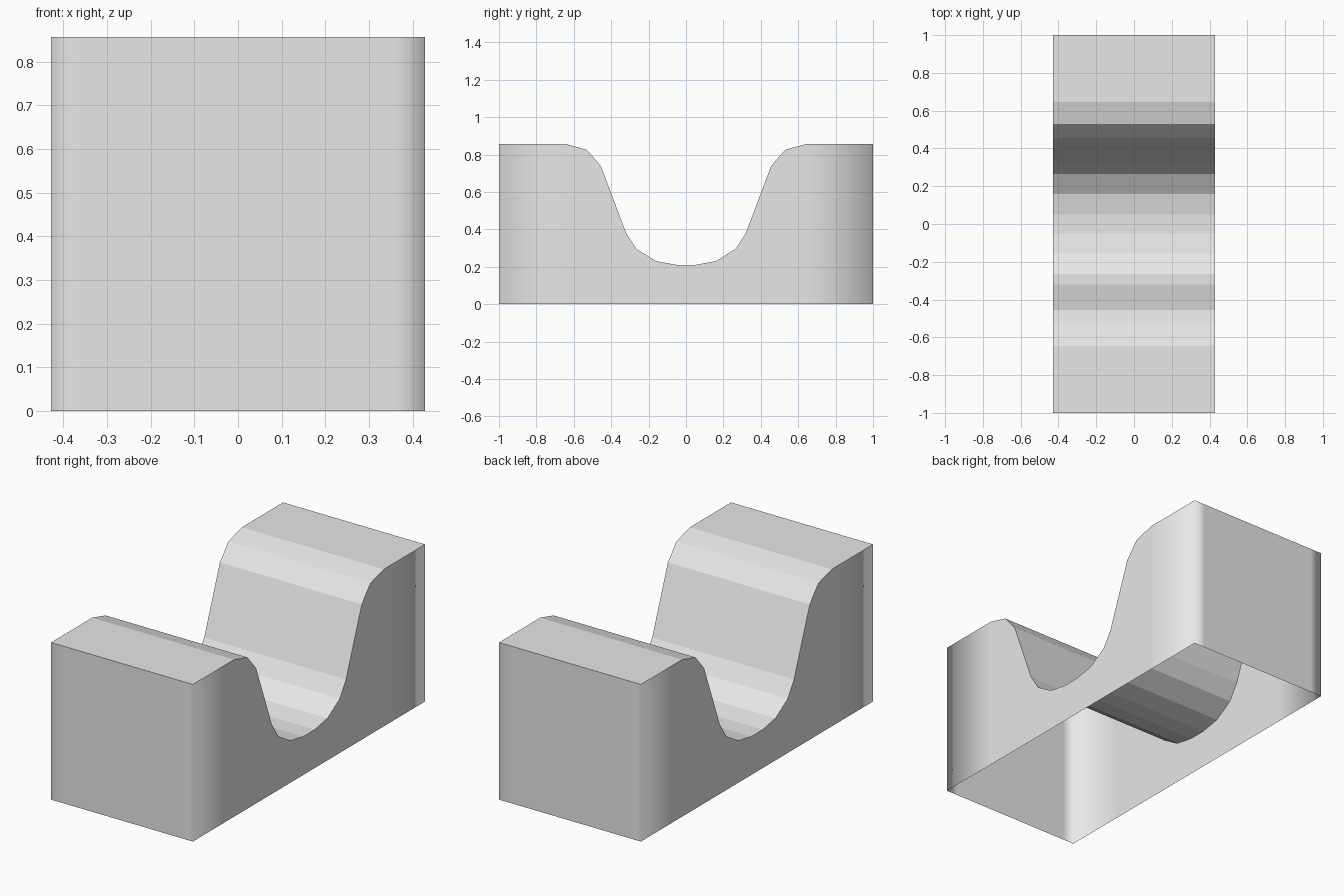
import bpy
import bmesh

cube = bpy.data.objects.get("Cube")
if cube:
    bpy.data.objects.remove(cube)

# Single matte grey
grey = bpy.data.materials.new("plain_grey")
grey.use_nodes = True
colour = (0.8, 0.8, 0.8, 1)
grey.diffuse_color = colour
grey.node_tree.nodes["Principled BSDF"].inputs["Base Color"].default_value = colour

# Half of the saddle profile (y, z), mirrored about the centre
half = [(0.05, 0.21), (0.16, 0.23), (0.265, 0.295), (0.32, 0.38),
        (0.455, 0.738), (0.53, 0.825), (0.645, 0.857), (1.0, 0.857)]
profile = [(-y, z) for y, z in reversed(half)] + half
columns = [-0.428, -0.36, 0.36, 0.428]

bm = bmesh.new()


def strip(upper, lower, smooth):
    """Bridge two rows of vertices with quads."""
    for i in range(len(upper) - 1):
        face = bm.faces.new((lower[i], lower[i + 1], upper[i + 1], upper[i]))
        face.smooth = smooth


# Faceted top surface
top = [[bm.verts.new((x, y, z)) for x in columns] for y, z in profile]
for near, far in zip(top, top[1:]):
    strip(far, near, False)

# Continuous outer wall, open underneath, with softly shaded upright corners
rim = (top[0] + [row[-1] for row in top[1:-1]]
       + top[-1][::-1] + [row[0] for row in top[-2:0:-1]])
base = [bm.verts.new((v.co.x, v.co.y, 0)) for v in rim]
strip(rim + rim[:1], base + base[:1], True)

# Crisp edge between the top surface and the wall
for edge in bm.edges:
    edge.smooth = all(f.smooth for f in edge.link_faces)

mesh = bpy.data.meshes.new("saddle_block")
bm.to_mesh(mesh)
bm.free()
mesh.materials.append(grey)
block = bpy.data.objects.new("saddle_block", mesh)
bpy.context.collection.objects.link(block)
